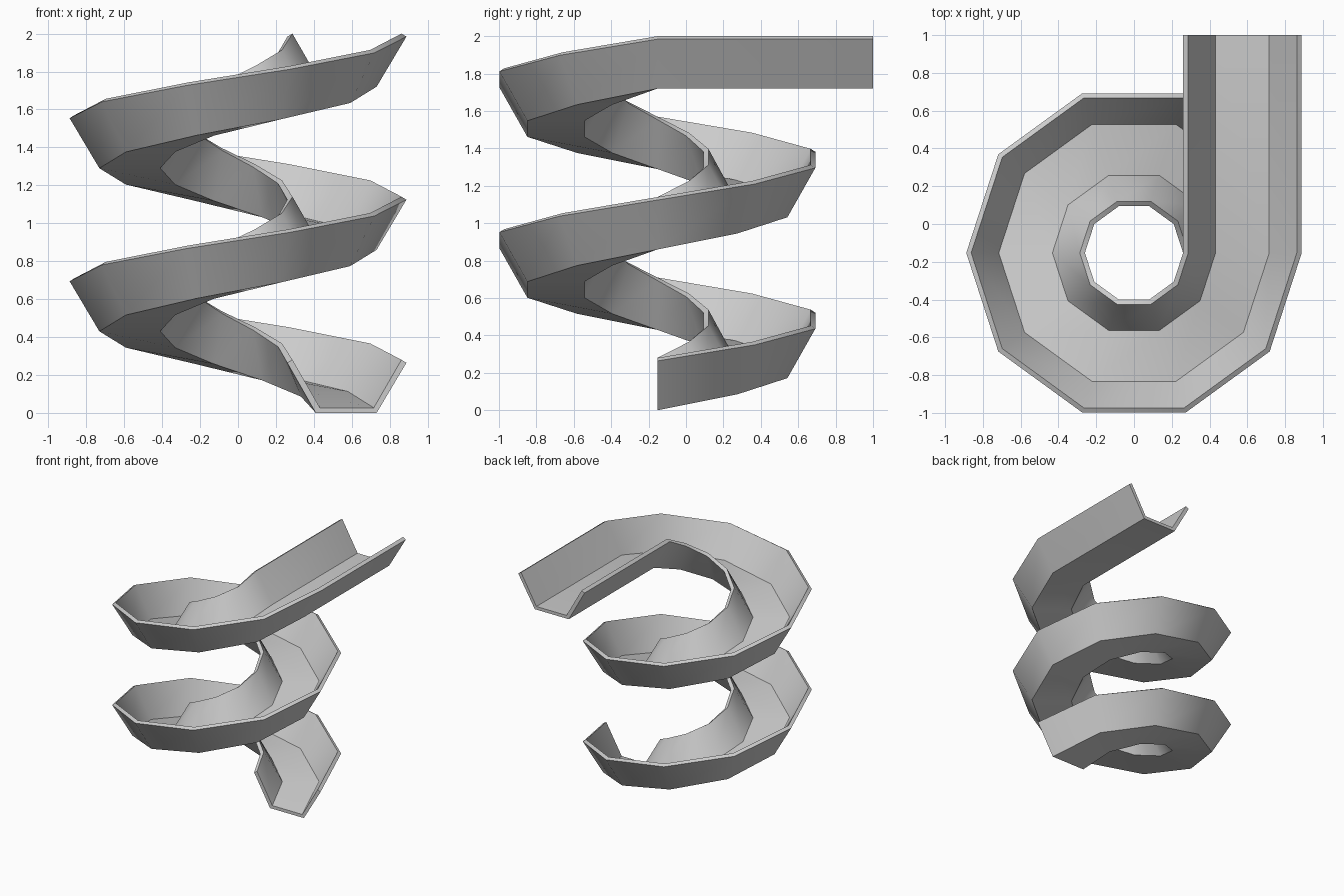
import bpy, bmesh, math

if "Cube" in bpy.data.objects:
    bpy.data.objects.remove(bpy.data.objects["Cube"])

CENTRE_Y = -0.153
SEGMENTS = 10          # straight pieces per turn
TURNS = 2
RISE = 0.86            # height gained per turn

# trough cross-section: (distance from axis, height)
PROFILE = [(0.41, 0.0), (0.731, 0.0), (0.888, 0.264), (0.862, 0.28),
           (0.716, 0.027), (0.432, 0.027), (0.287, 0.28), (0.26, 0.264)]


def section(bm, angle, z, y_shift=0.0):
    c, s = math.cos(angle), math.sin(angle)
    return [bm.verts.new((r * c, CENTRE_Y + r * s + y_shift, z + h))
            for r, h in PROFILE]


bm = bmesh.new()

# spiral part, climbing counter-clockwise
rings = [section(bm, 2 * math.pi * i / SEGMENTS, RISE * i / SEGMENTS)
         for i in range(SEGMENTS * TURNS + 1)]

# straight level entry at the top
rings.append(section(bm, 0, RISE * TURNS, 1.0 - CENTRE_Y))

# skin between neighbouring sections
n = len(PROFILE)
for a, b in zip(rings, rings[1:]):
    for k in range(n):
        j = (k + 1) % n
        bm.faces.new((a[k], a[j], b[j], b[k]))

# end caps: floor and two walls
for ring in (rings[0], rings[-1]):
    for quad in ((0, 1, 4, 5), (1, 2, 3, 4), (0, 5, 6, 7)):
        bm.faces.new([ring[q] for q in quad])

bmesh.ops.recalc_face_normals(bm, faces=bm.faces)
mesh = bpy.data.meshes.new("spiral_slide")
bm.to_mesh(mesh)
bm.free()

slide = bpy.data.objects.new("spiral_slide", mesh)
bpy.context.collection.objects.link(slide)
bpy.context.view_layer.objects.active = slide
slide.select_set(True)
bpy.ops.object.shade_smooth_by_angle(angle=math.radians(40))
